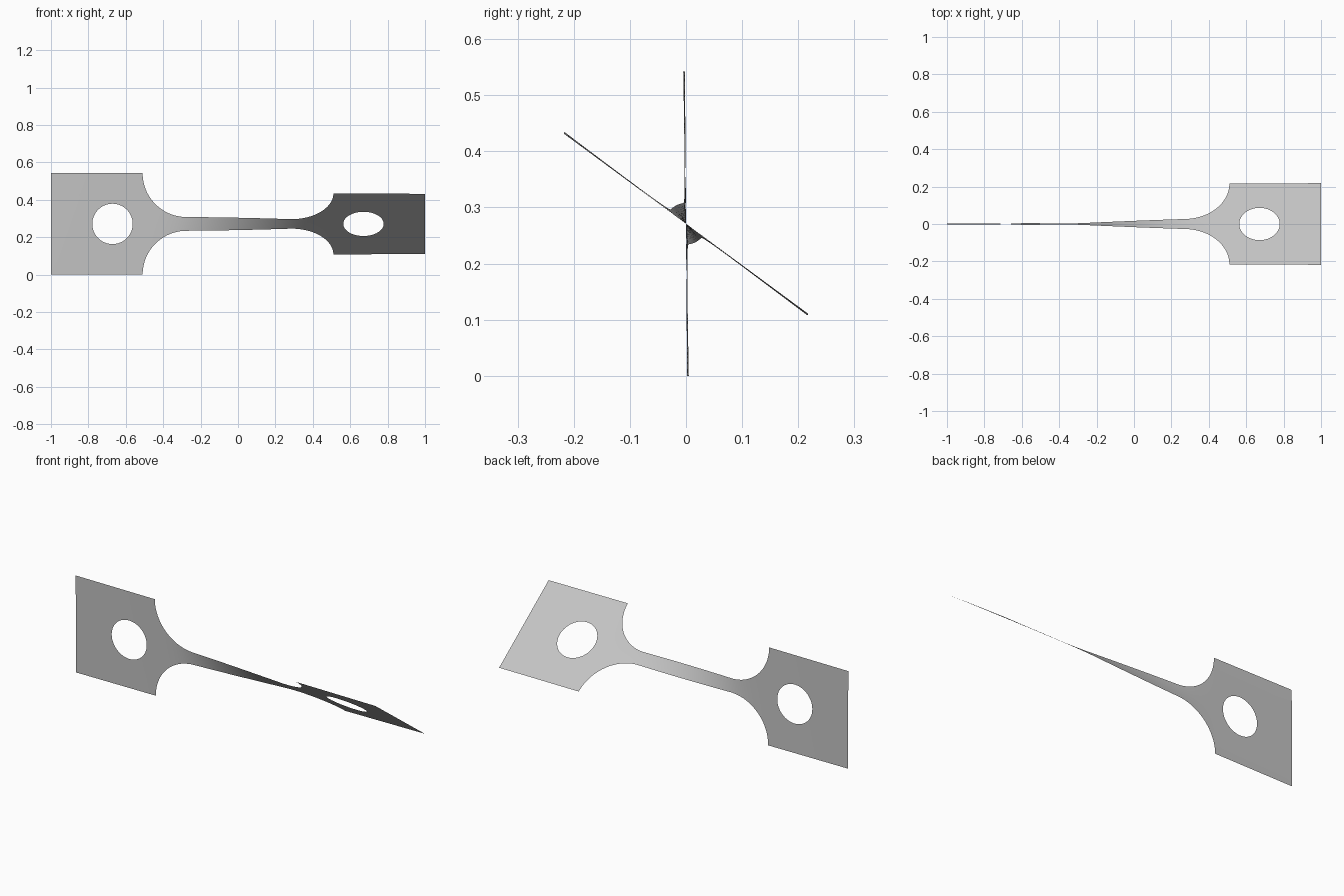
import bpy, bmesh, math
from math import sin, cos, pi

if "Cube" in bpy.data.objects:
    bpy.data.objects.remove(bpy.data.objects["Cube"], do_unlink=True)

END, HALF, NECK = 1.0, 0.271, 0.037      # grip end, grip half width, neck half width
R = HALF - NECK                          # shoulder fillet radius
FILLET = 0.276                           # where the fillet starts
SHOULDER = FILLET + R                    # where the grip starts
HOLE_X, HOLE_R = 0.671, 0.108
START, TOTAL = math.radians(0.4), math.radians(53.2)


def half_width(x):
    x = abs(x)
    if x <= FILLET:
        return NECK
    if x >= SHOULDER:
        return HALF
    return HALF - math.sqrt(R * R - (x - FILLET) ** 2)


# Twist builds up fastest where the strip is narrow
STEPS = 2000
angles = [0.0]
for i in range(STEPS):
    angles.append(angles[-1] + half_width(-1 + (2 * i + 1) / STEPS) ** -2)


def twist(x):
    t = min(max((x + 1) / 2 * STEPS, 0), STEPS)
    i = min(int(t), STEPS - 1)
    a = angles[i] + (angles[i + 1] - angles[i]) * (t - i)
    return START + TOTAL * a / angles[-1]


def add_grid(bm, rows):
    verts = [[bm.verts.new((x, 0, u)) for x, u in row] for row in rows]
    for a, b in zip(verts, verts[1:]):
        for j in range(len(a) - 1):
            bm.faces.new((a[j], a[j + 1], b[j + 1], b[j]))


# Rays from the hole centre to the grip outline, including its corners
rays = [2 * pi * i / 80 for i in range(80)]
for cx in (SHOULDER, END):
    for cu in (HALF, -HALF):
        rays.append(math.atan2(cu, cx - HOLE_X) % (2 * pi))
rays.sort()
rays.append(rays[0])


def outline(a):
    c, s = cos(a), sin(a)
    reach_x = ((END if c > 0 else SHOULDER) - HOLE_X) / c if abs(c) > 1e-6 else 9
    reach_u = HALF / abs(s) if abs(s) > 1e-6 else 9
    d = min(reach_x, reach_u)
    return HOLE_X + d * c, d * s


RINGS = 6
rings = []
for k in range(RINGS + 1):
    t = k / RINGS
    ring = []
    for a in rays:
        ox, ou = outline(a)
        hx, hu = HOLE_X + HOLE_R * cos(a), HOLE_R * sin(a)
        ring.append((hx + (ox - hx) * t, hu + (ou - hu) * t))
    rings.append(ring)

# Columns of the neck and shoulder share the grip's inner edge spacing
fractions = sorted({round(u / HALF, 5) for x, u in rings[-1] if abs(x - SHOULDER) < 1e-5})
stations = [(FILLET * i / 16, NECK) for i in range(16)]
for i in range(25):
    a = pi / 2 * i / 24
    stations.append((FILLET + R * sin(a), HALF - R * cos(a)))
columns = [[(x, w * f) for f in fractions] for x, w in stations]

# Flat specimen: both halves, welded together
bm = bmesh.new()
for side in (1, -1):
    for grid in (rings, columns):
        add_grid(bm, [[(side * x, u) for x, u in row] for row in grid])
bmesh.ops.remove_doubles(bm, verts=bm.verts[:], dist=1e-4)
bmesh.ops.recalc_face_normals(bm, faces=bm.faces[:])
bm.normal_update()
bm.faces.ensure_lookup_table()
if bm.faces[0].normal.y > 0:
    bmesh.ops.reverse_faces(bm, faces=bm.faces[:])

# Twist about the long axis
for v in bm.verts:
    a, u = twist(v.co.x), v.co.z
    v.co.y = -u * sin(a)
    v.co.z = HALF + u * cos(a)

mesh = bpy.data.meshes.new("twisted_strip")
bm.to_mesh(mesh)
bm.free()
strip = bpy.data.objects.new("twisted_strip", mesh)
bpy.context.collection.objects.link(strip)
for p in mesh.polygons:
    p.use_smooth = True

# Plain grey metal
grey = bpy.data.materials.new("light_grey")
grey.use_nodes = True
colour = (0.55, 0.55, 0.55, 1)
grey.diffuse_color = colour
grey.node_tree.nodes["Principled BSDF"].inputs["Base Color"].default_value = colour
mesh.materials.append(grey)
